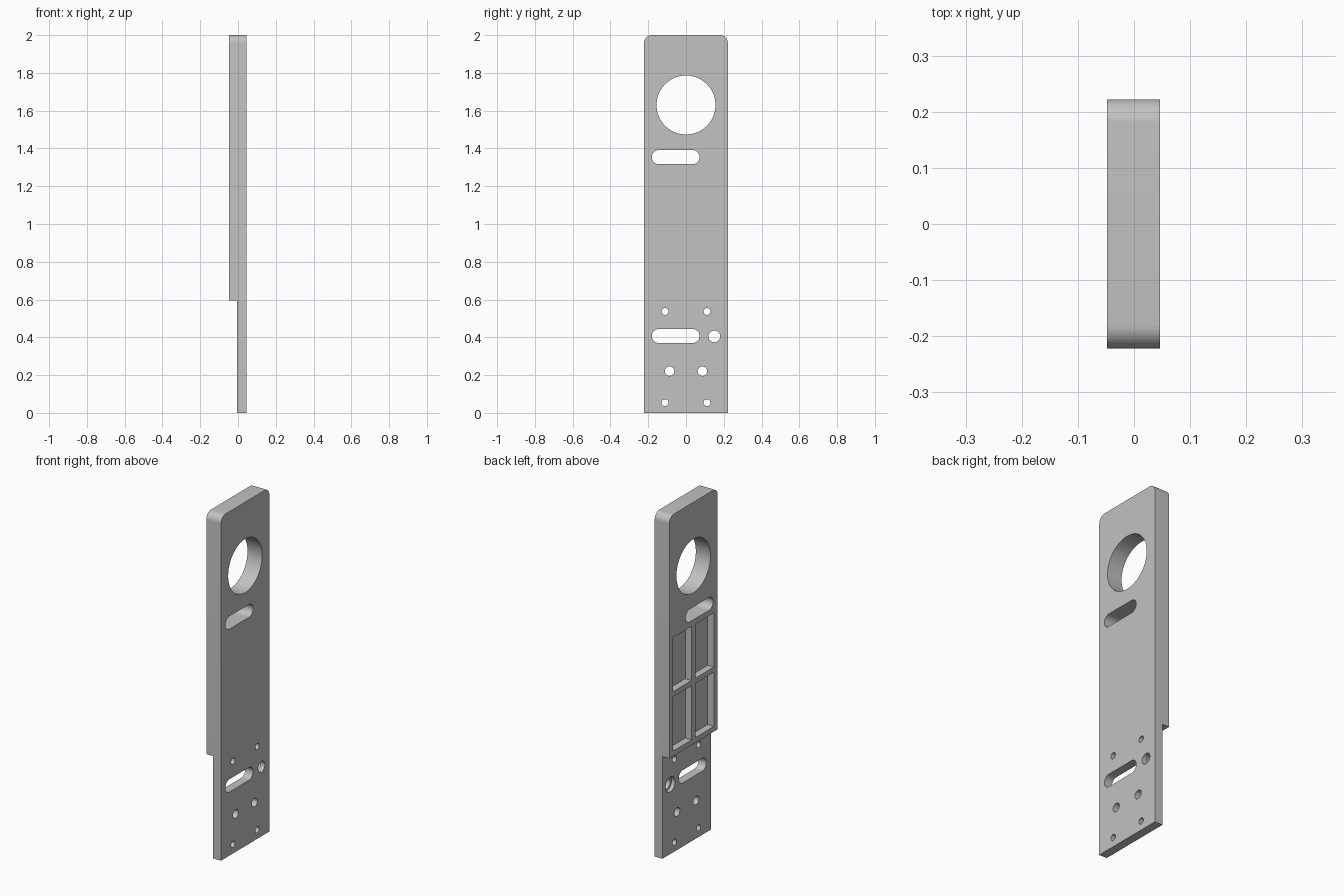
import bpy, bmesh, math

cube = bpy.data.objects.get("Cube")
if cube:
    bpy.data.objects.remove(cube, do_unlink=True)

grey = bpy.data.materials.new("plain grey")
grey.use_nodes = True
colour = (0.54, 0.54, 0.54, 1)
grey.diffuse_color = colour
grey.node_tree.nodes["Principled BSDF"].inputs["Base Color"].default_value = colour

BACK, STEP, FACE = -0.048, -0.004, 0.046   # x levels of the plate
HALF = 0.222                              # half width along y
PAST = 0.1                                # cutters reach beyond the faces


def extrude(name, points, offset):
    """Solid made by sweeping a flat outline along an offset."""
    bm = bmesh.new()
    face = bm.faces.new([bm.verts.new(p) for p in points])
    swept = bmesh.ops.extrude_face_region(bm, geom=[face])["geom"]
    verts = [v for v in swept if isinstance(v, bmesh.types.BMVert)]
    bmesh.ops.translate(bm, vec=offset, verts=verts)
    bmesh.ops.recalc_face_normals(bm, faces=bm.faces)
    mesh = bpy.data.meshes.new(name)
    bm.to_mesh(mesh)
    bm.free()
    obj = bpy.data.objects.new(name, mesh)
    bpy.context.collection.objects.link(obj)
    return obj


def slot(y0, y1, z, r, x0=-PAST, x1=PAST, sides=48):
    """Round-ended cutter along x; a plain hole when y0 equals y1."""
    pts = []
    for centre, start in ((y1, -math.pi / 2), (y0, math.pi / 2)):
        for i in range(sides // 2 + 1):
            if y0 == y1 and i == sides // 2:
                continue
            a = start + 2 * math.pi * i / sides
            pts.append((x0, centre + r * math.cos(a), z + r * math.sin(a)))
    return extrude("cutter", pts, (x1 - x0, 0, 0))


def hole(y, z, r, **depth):
    return slot(y, y, z, r, **depth)


def pocket(y0, y1, z0, z1):
    pts = [(-PAST, y0, z0), (-PAST, y1, z0), (-PAST, y1, z1), (-PAST, y0, z1)]
    return extrude("cutter", pts, (-0.008 + PAST, 0, 0))


# Stepped plate: thick above, thin mounting tongue below
profile = [(STEP, 0), (FACE, 0), (FACE, 2), (BACK, 2), (BACK, 0.595), (STEP, 0.595)]
plate = extrude("mounting_plate", [(x, -HALF, z) for x, z in profile], (0, 2 * HALF, 0))

# Rounded top corners
bm = bmesh.new()
bm.from_mesh(plate.data)
corners = [e for e in bm.edges if all(v.co.z > 1.99 for v in e.verts)
           and abs(e.verts[0].co.y - e.verts[1].co.y) < 0.01]
bmesh.ops.bevel(bm, geom=corners, offset=0.042, segments=10, profile=0.5, affect='EDGES')
bm.to_mesh(plate.data)
bm.free()

# Large bore, two slots and the counterbored hole
cutters = [
    hole(0, 1.63, 0.156, sides=96),
    slot(-0.144, 0.035, 1.354, 0.037),
    slot(-0.144, 0.035, 0.407, 0.037),
    hole(0.15, 0.405, 0.031),
    hole(0.15, 0.405, 0.043, x1=0.018),
]
# Mirrored screw holes and back pockets
for side in (-1, 1):
    cutters += [hole(side * y, z, r) for y, z, r in
                ((0.111, 0.537, 0.018), (0.087, 0.221, 0.025), (0.111, 0.054, 0.018))]
    y0, y1 = sorted((side * 0.018, side * 0.187))
    cutters += [pocket(y0, y1, z, z + 0.315) for z in (0.625, 0.97)]

# Cut every opening in turn
for cutter in cutters:
    mod = plate.modifiers.new("cut", 'BOOLEAN')
    mod.operation = 'DIFFERENCE'
    mod.solver = 'EXACT'
    mod.object = cutter
    bpy.context.view_layer.update()
    graph = bpy.context.evaluated_depsgraph_get()
    result = bpy.data.meshes.new_from_object(plate.evaluated_get(graph))
    plate.modifiers.clear()
    plate.data = result
    bpy.data.objects.remove(cutter, do_unlink=True)

plate.data.materials.clear()
plate.data.materials.append(grey)
bpy.ops.object.select_all(action='DESELECT')
plate.select_set(True)
bpy.context.view_layer.objects.active = plate
bpy.ops.object.shade_smooth_by_angle(angle=math.radians(30))
